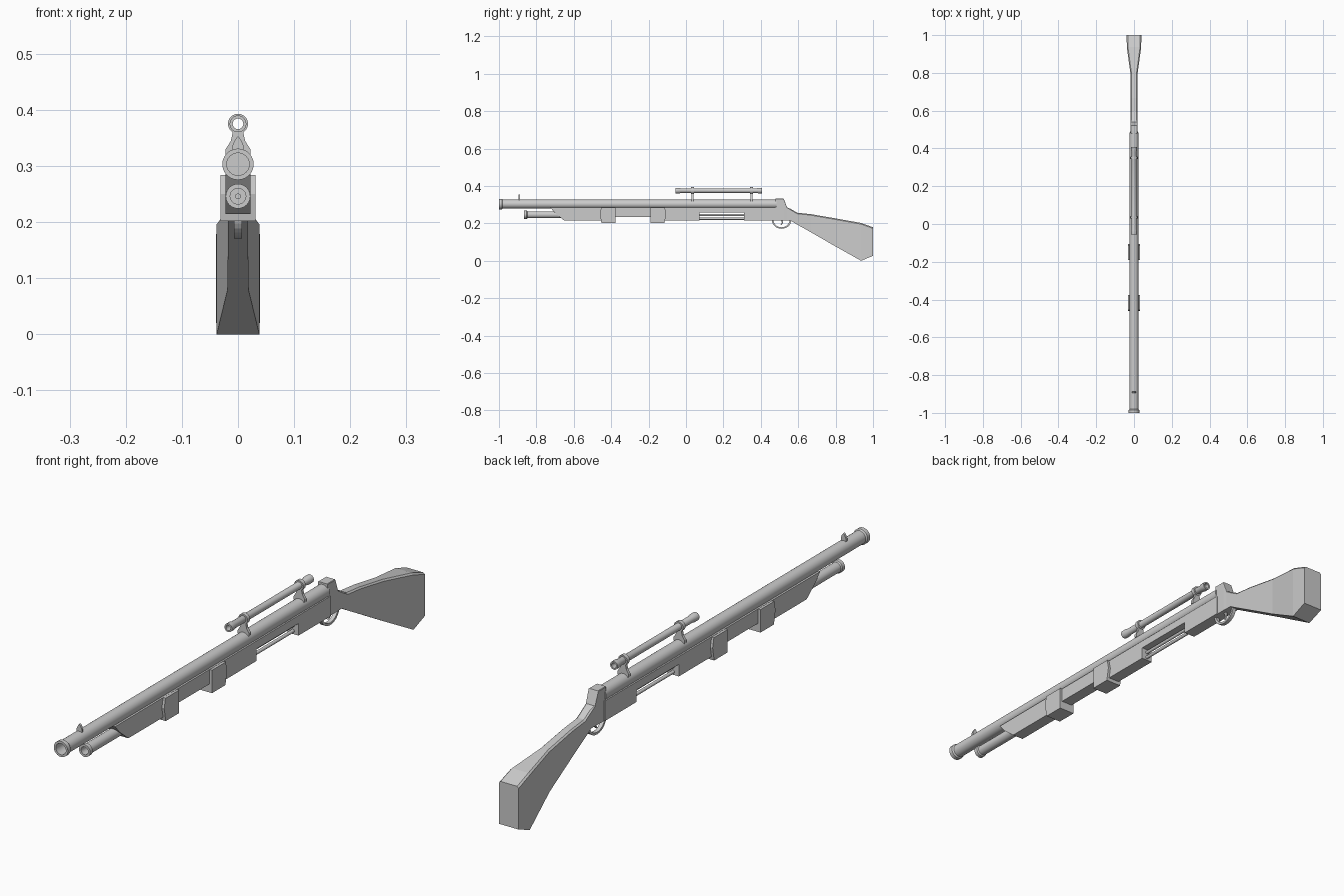
import bpy, bmesh, math
from mathutils import Vector

if "Cube" in bpy.data.objects:
    bpy.data.objects.remove(bpy.data.objects["Cube"])


def finish(bm, name, smooth=False):
    bmesh.ops.recalc_face_normals(bm, faces=bm.faces)
    me = bpy.data.meshes.new(name)
    bm.to_mesh(me)
    bm.free()
    ob = bpy.data.objects.new(name, me)
    bpy.context.collection.objects.link(ob)
    if smooth:
        bpy.ops.object.select_all(action='DESELECT')
        ob.select_set(True)
        bpy.context.view_layer.objects.active = ob
        bpy.ops.object.shade_smooth_by_angle(angle=math.radians(35))
    return ob


def lathe(name, z, profile, sides=24, closed=False):
    """Spin (radius, y) points round a y-parallel axis at height z."""
    bm = bmesh.new()
    rings = []
    for r, y in profile:
        rings.append([bm.verts.new((r * math.cos(a), y, z + r * math.sin(a)))
                      for a in (2 * math.pi * i / sides for i in range(sides))])
    pairs = list(zip(rings, rings[1:]))
    if closed:
        pairs.append((rings[-1], rings[0]))
    else:
        bm.faces.new(rings[0])
        bm.faces.new(rings[-1])
    for a, b in pairs:
        for i in range(sides):
            j = (i + 1) % sides
            bm.faces.new((a[i], a[j], b[j], b[i]))
    return finish(bm, name, True)


def extrude(name, points, offset):
    """Extrude a flat polygon of 3D points along offset."""
    bm = bmesh.new()
    face = bm.faces.new([bm.verts.new(p) for p in points])
    out = bmesh.ops.extrude_face_region(bm, geom=[face])
    bmesh.ops.translate(bm, vec=Vector(offset),
                        verts=[v for v in out['geom'] if isinstance(v, bmesh.types.BMVert)])
    return finish(bm, name)


def side_plate(name, yz, hw):
    return extrude(name, [(-hw, y, z) for y, z in yz], (2 * hw, 0, 0))


def front_plate(name, half, y, depth):
    """Mirrored front outline: half lists (x, z) on the +x side."""
    pts = [(x, y - depth / 2, z) for x, z in half]
    pts += [(-x, y - depth / 2, z) for x, z in reversed(half) if x > 0]
    return extrude(name, pts, (0, depth, 0))


# Barrel with muzzle ring and bore
lathe("barrel", 0.303, [(0.020, -0.90), (0.020, -1.0), (0.028, -1.0), (0.028, -0.985),
                        (0.024, -0.98), (0.024, 0.485)])

# Tube below the barrel, with an inner rod
lathe("magazine_tube", 0.246, [(0.014, -0.78), (0.014, -0.866), (0.022, -0.866), (0.022, -0.852),
                               (0.0185, -0.848), (0.0185, -0.60)])
lathe("magazine_rod", 0.246, [(0.005, -0.83), (0.005, -0.77)], 12)

# Fore-end and receiver side profile, with the raised part and the open slot
side_plate("fore_stock", [(-0.725, 0.284), (-0.70, 0.255), (-0.65, 0.214), (-0.42, 0.214),
                          (-0.42, 0.233), (-0.15, 0.233), (-0.15, 0.214), (0.072, 0.214),
                          (0.072, 0.257), (0.31, 0.257), (0.31, 0.214), (0.49, 0.214),
                          (0.49, 0.286)], 0.022)

# Slot rods
for i, z in enumerate((0.245, 0.225)):
    lathe(f"slot_rod_{i + 1}", z, [(0.006, 0.065), (0.006, 0.315)], 12)

# Two grip bands, mirror images along y
for name, yc, s in (("front_band", -0.418, -1), ("rear_band", -0.149, 1)):
    side_plate(name, [(yc - s * 0.042, 0.284), (yc + s * 0.036, 0.284), (yc + s * 0.043, 0.25),
                      (yc + s * 0.034, 0.202), (yc - s * 0.042, 0.202)], 0.031)

# Receiver tail, wrist and butt lofted from (y, top, bottom, half width)
bm = bmesh.new()
prev = None
for y, top, bot, hw in ((0.478, 0.333, 0.214, 0.019), (0.522, 0.333, 0.214, 0.019),
                        (0.540, 0.286, 0.214, 0.018), (0.560, 0.277, 0.214, 0.018),
                        (0.594, 0.257, 0.194, 0.018), (0.668, 0.249, 0.152, 0.018),
                        (0.797, 0.227, 0.078, 0.019), (0.936, 0.202, 0.0, 0.038),
                        (1.0, 0.179, 0.026, 0.039)):
    c = min(0.006, hw * 0.3) if y > 0.55 else 0.002
    ring = [bm.verts.new((x, y, z)) for x, z in
            ((-hw, bot), (hw, bot), (hw, top - c), (hw - c, top), (c - hw, top), (-hw, top - c))]
    if prev:
        for i in range(6):
            j = (i + 1) % 6
            bm.faces.new((prev[i], prev[j], ring[j], ring[i]))
    else:
        bm.faces.new(ring)
    prev = ring
bm.faces.new(prev)
finish(bm, "butt_stock")

# Scope tube with slightly flared ends
ends = [(0.015, -0.055), (0.015, -0.035), (0.0125, -0.028),
        (0.0125, 0.380), (0.015, 0.387), (0.015, 0.407)]
lathe("scope_tube", 0.375, ends + [(0.0095, 0.407), (0.0095, -0.055)], 20, True)

# Scope mounts: ring and flared foot
for name, y in (("front_mount", 0.035), ("rear_mount", 0.35)):
    lathe(name + "_ring", 0.375, [(0.011, y - 0.007), (0.018, y - 0.007),
                                  (0.018, y + 0.007), (0.011, y + 0.007)], 20, True)
    front_plate(name + "_foot", [(0.009, 0.361), (0.013, 0.344), (0.022, 0.330),
                                 (0.022, 0.318), (0.012, 0.318)], y, 0.010)

# Front sight
front_plate("front_sight", [(0.0, 0.353), (0.005, 0.347), (0.010, 0.336), (0.010, 0.32)], -0.892, 0.008)

# Trigger guard bow swept in the y-z plane
N = 14
outer = [(0.511 + 0.052 * math.cos(a), 0.218 - 0.047 * math.sin(a))
         for a in (math.pi * i / N for i in range(N + 1))]
inner = [(0.511 + 0.043 * math.cos(a), 0.218 - 0.039 * math.sin(a))
         for a in (math.pi * i / N for i in range(N, -1, -1))]
side_plate("trigger_guard", outer + inner, 0.007)

# Trigger
side_plate("trigger", [(0.508, 0.216), (0.520, 0.216), (0.519, 0.202), (0.508, 0.190),
                       (0.505, 0.192), (0.512, 0.203)], 0.004)
